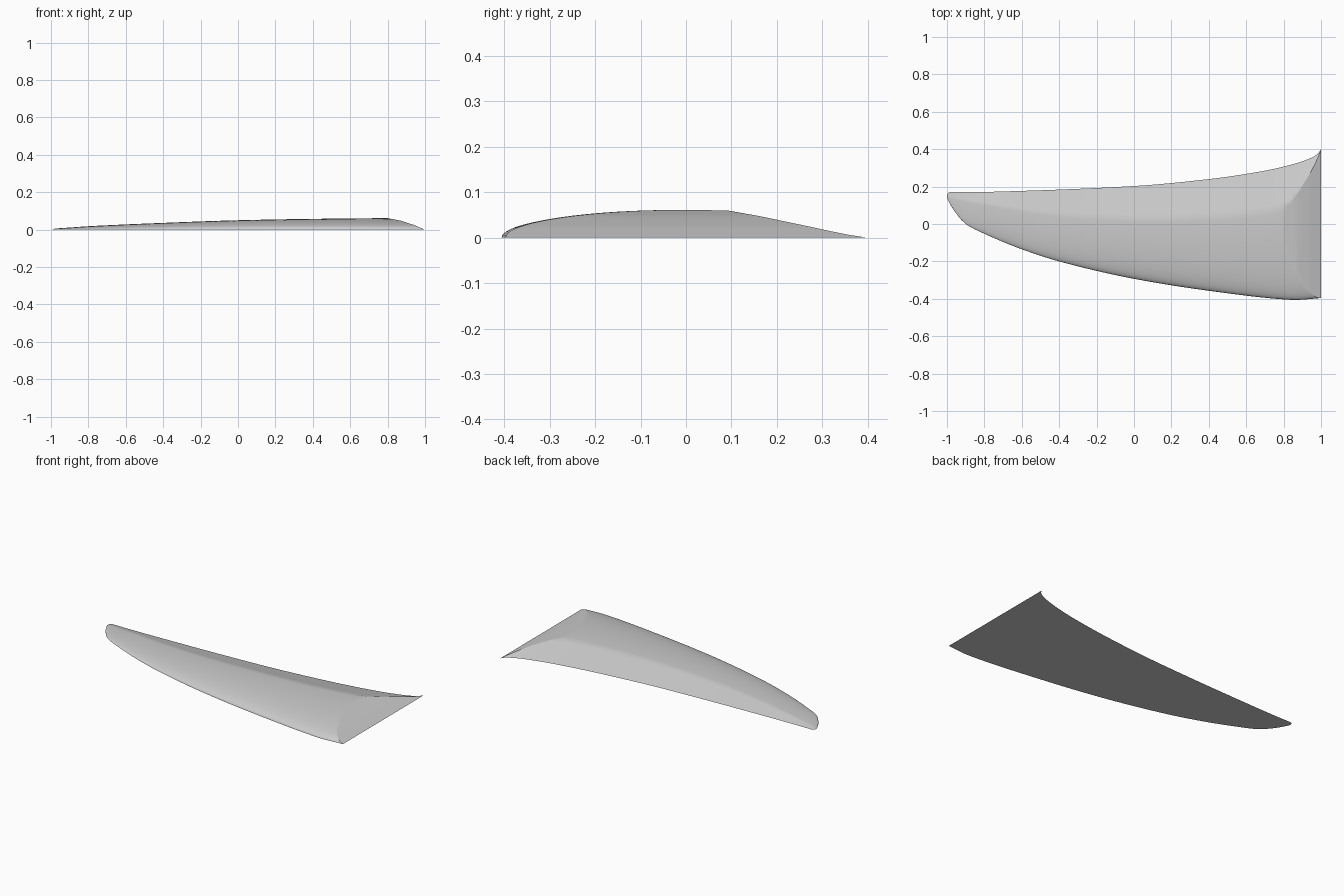
import bpy, bmesh, math
from mathutils import Vector

cube = bpy.data.objects.get("Cube")
if cube:
    bpy.data.objects.remove(cube, do_unlink=True)

# Guide curves along x: trailing edge, leading edge, ridge line, height
TRAILING = [(-1, .155), (-.99, .17), (-.9, .17), (-.6, .177), (0, .203), (.4, .24),
            (.7, .285), (.85, .32), (.95, .355), (.985, .378), (1, .4)]
LEADING = [(-1, .14), (-.98, .1), (-.95, .055), (-.9, 0), (-.8, -.052), (-.6, -.135),
           (-.4, -.2), (0, -.293), (.4, -.357), (.8, -.403), (.86, -.406), (1, -.396)]
RIDGE = [(-1, .15), (-.95, .135), (-.8, .11), (-.5, .062), (-.2, .037), (.1, .03),
         (.4, .04), (.7, .07), (.82, .1), (.92, .145), (1, .2)]
HEIGHT = [(-1, 0), (-.98, .005), (-.9, .011), (-.8, .018), (-.4, .036), (0, .05),
          (.4, .0575), (.8, .061), (1, .061)]
# Root chamfer profile in x and z
CHAMFER = [(.8, .061), (.87, .048), (.94, .025), (1, 0)]


def sample(points, x):
    """Smooth interpolation through a guide curve."""
    slopes = [(b[1] - a[1]) / (b[0] - a[0]) for a, b in zip(points, points[1:])]
    tangents = [slopes[0]]
    for a, b in zip(slopes, slopes[1:]):
        tangents.append(2 * a * b / (a + b) if a * b > 0 else 0)
    tangents.append(slopes[-1])
    for i in range(len(slopes)):
        (x0, y0), (x1, y1) = points[i], points[i + 1]
        if x <= x1 or i == len(slopes) - 1:
            w = x1 - x0
            t = (x - x0) / w
            u = 1 - t
            return (y0 * u * u * (1 + 2 * t) + y1 * t * t * (3 - 2 * t)
                    + w * t * u * (tangents[i] * u - tangents[i + 1] * t))


def section(x):
    """Blunt leading edge, rounded crown, straight slope to the trailing edge."""
    lead, ridge, trail, high = (sample(c, x) for c in (LEADING, RIDGE, TRAILING, HEIGHT))
    radius = (ridge - lead) * .8
    end = math.acos(-.25)
    pts = []
    for i in range(25):
        a = end * i / 24
        pts.append((x, lead + radius * (1 - math.cos(a)), high * math.sin(a)))
    crown = pts[-1]
    for i in range(1, 9):
        t = i / 8
        pts.append((x, ridge + (trail - ridge) * t, crown[2] * (1 - t)))
    return pts


# Loft the upper skin
bm = bmesh.new()
STATIONS = 56
rows = [[bm.verts.new(p) for p in section(-math.cos(math.pi * i / STATIONS))]
        for i in range(STATIONS + 1)]
for a, b in zip(rows, rows[1:]):
    for j in range(len(a) - 1):
        bm.faces.new((a[j], b[j], b[j + 1], a[j + 1]))

# Score the chamfer creases, then press the root down onto them
planes = []
for (x0, z0), (x1, z1) in zip(CHAMFER, CHAMFER[1:]):
    normal = Vector((z0 - z1, 0, x1 - x0)).normalized()
    planes.append((Vector((x1, 0, z1)), normal))
for point, normal in planes:
    bmesh.ops.bisect_plane(bm, geom=bm.verts[:] + bm.edges[:] + bm.faces[:],
                           plane_co=point, plane_no=normal, dist=1e-5)
for v in bm.verts:
    for point, n in planes:
        limit = point.z - n.x * (v.co.x - point.x) / n.z
        v.co.z = max(0, min(v.co.z, limit))

# Close the flat underside
bmesh.ops.remove_doubles(bm, verts=bm.verts[:], dist=1e-5)
rim = [e for e in bm.edges if e.is_boundary]
bmesh.ops.holes_fill(bm, edges=rim, sides=0)
bmesh.ops.recalc_face_normals(bm, faces=bm.faces[:])

mesh = bpy.data.meshes.new("fin_blade")
bm.to_mesh(mesh)
bm.free()
blade = bpy.data.objects.new("fin_blade", mesh)
bpy.context.collection.objects.link(blade)

# Plain grey finish
grey = bpy.data.materials.new("plain_grey")
grey.use_nodes = True
colour = (.6, .6, .6, 1)
grey.diffuse_color = colour
grey.node_tree.nodes["Principled BSDF"].inputs["Base Color"].default_value = colour
mesh.materials.append(grey)

bpy.ops.object.select_all(action='DESELECT')
blade.select_set(True)
bpy.context.view_layer.objects.active = blade
bpy.ops.object.shade_smooth_by_angle(angle=math.radians(30))
